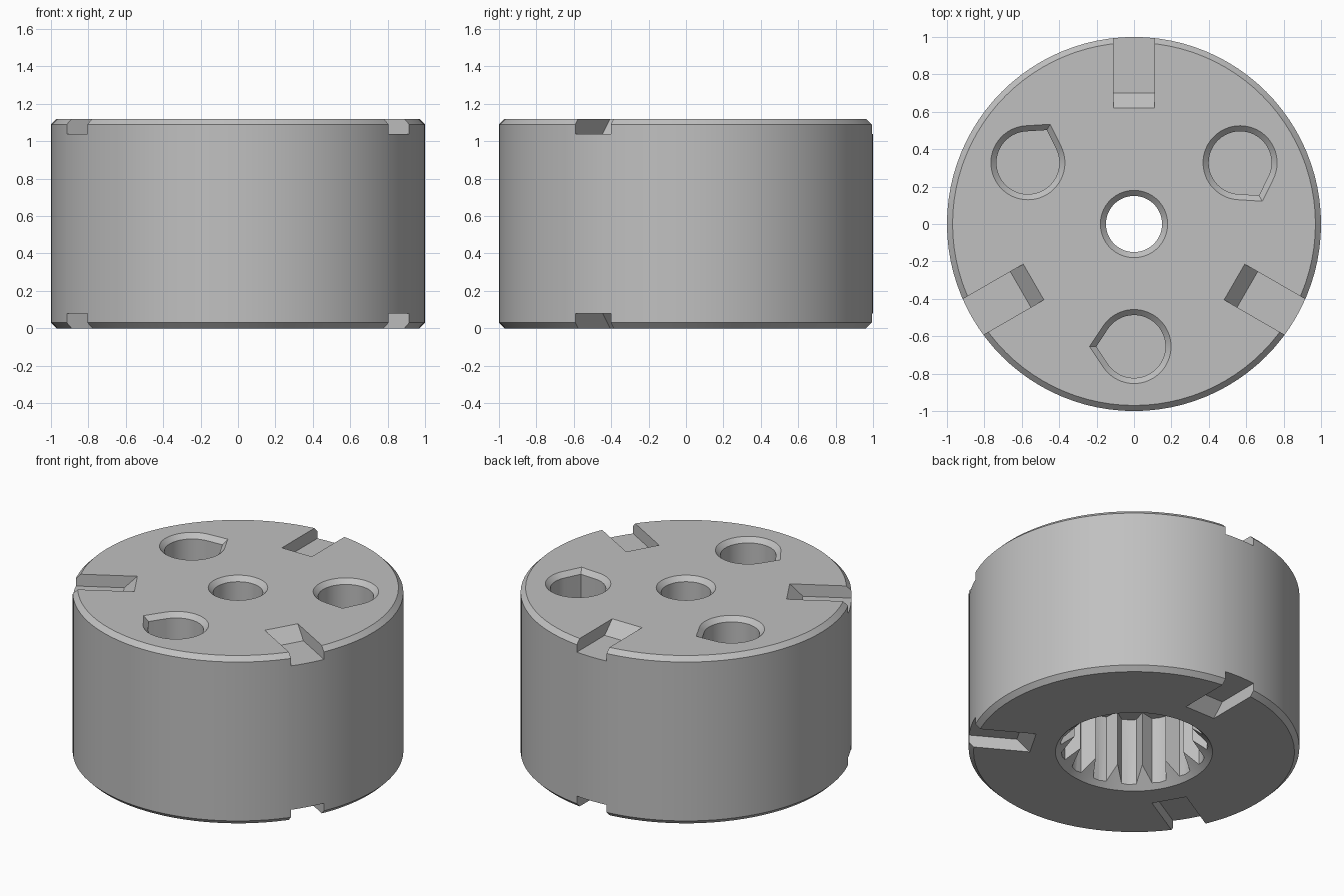
import bpy, bmesh
from math import radians, cos, sin, pi, acos
from mathutils import Vector

if "Cube" in bpy.data.objects:
    bpy.data.objects.remove(bpy.data.objects["Cube"], do_unlink=True)

HEIGHT = 1.12
CHAMFER = 0.03
SLOT_DEPTH = 0.08
CAVITY_TOP = 0.48

grey = bpy.data.materials.new("plain grey")
grey.use_nodes = True
colour = (0.53, 0.53, 0.53, 1)
grey.diffuse_color = colour
grey.node_tree.nodes["Principled BSDF"].inputs["Base Color"].default_value = colour


def polar(radius, degrees):
    a = radians(degrees)
    return Vector((radius * cos(a), radius * sin(a)))


def circle(radius, sides=96):
    return [polar(radius, 360 * i / sides) for i in range(sides)]


def loft(name, layers):
    """Closed solid through (outline, z) layers with equal point counts."""
    bm = bmesh.new()
    rings = [[bm.verts.new((p.x, p.y, z)) for p in pts] for pts, z in layers]
    n = len(rings[0])
    for low, high in zip(rings, rings[1:]):
        for i in range(n):
            j = (i + 1) % n
            bm.faces.new((low[i], low[j], high[j], high[i]))
    bm.faces.new(rings[0])
    bm.faces.new(rings[-1])
    bmesh.ops.recalc_face_normals(bm, faces=bm.faces)
    mesh = bpy.data.meshes.new(name)
    bm.to_mesh(mesh)
    bm.free()
    mesh.materials.append(grey)
    obj = bpy.data.objects.new(name, mesh)
    bpy.context.collection.objects.link(obj)
    return obj


def cut(target, layers):
    cutter = loft("cutter", layers)
    cutter.hide_render = True
    mod = target.modifiers.new("cut", "BOOLEAN")
    mod.operation = "DIFFERENCE"
    mod.solver = "EXACT"
    mod.object = cutter
    bpy.context.view_layer.objects.active = target
    bpy.ops.object.modifier_apply(modifier=mod.name)
    bpy.data.objects.remove(cutter, do_unlink=True)


def slot_outline(inner, turn):
    """Radial rectangle running from the inner radius past the rim."""
    half, outer = 0.11, 1.2
    along, across = polar(1, turn), polar(1, turn + 90)
    return [along * r + across * s for r, s in
            ((inner, -half), (outer, -half), (outer, half), (inner, half))]


def teardrop(radius, centre, tip_angle):
    """Circle with a tangent point on one side."""
    reach = radius * 1.2
    opening = acos(radius / reach) * 180 / pi
    steps = 48
    span = 360 - 2 * opening
    arc = [centre + polar(radius, tip_angle + opening + span * i / steps)
           for i in range(steps + 1)]
    return arc + [centre + polar(reach, tip_angle)]


def spline_outline():
    """Internal spline with pointed teeth and wide valleys."""
    pts = []
    for tooth in range(15):
        base = 270 + 24 * tooth
        pts += [polar(0.36, base), polar(0.443, base + 6.2),
                polar(0.447, base + 12), polar(0.443, base + 17.8)]
    return pts


# Chamfered drum
body = loft("drum_body", [(circle(1 - CHAMFER), 0), (circle(1), CHAMFER),
                          (circle(1), HEIGHT - CHAMFER),
                          (circle(1 - CHAMFER), HEIGHT)])

# Splined socket with a conical lead-in underneath
cut(body, [(spline_outline(), -0.05), (spline_outline(), CAVITY_TOP)])
cut(body, [(circle(0.515), -0.04), (circle(0.345), 0.13)])

# Central bore with a chamfered mouth
cut(body, [(circle(0.15), 0.4), (circle(0.15), HEIGHT - CHAMFER),
           (circle(0.2), HEIGHT + 0.02)])

# Blind teardrop pockets
for turn in (30, 150, 270):
    centre = polar(0.655, turn)
    tip = turn - 90
    cut(body, [(teardrop(0.168, centre, tip), 0.56),
               (teardrop(0.168, centre, tip), HEIGHT - CHAMFER),
               (teardrop(0.218, centre, tip), HEIGHT + 0.02)])

# Rim slots with sloped inner ends, top and bottom
for turn in (90, 210, 330):
    floor, mouth = slot_outline(0.70, turn), slot_outline(0.60, turn)
    cut(body, [(floor, HEIGHT - SLOT_DEPTH), (mouth, HEIGHT + 0.02)])
    cut(body, [(floor, SLOT_DEPTH), (mouth, -0.02)])

# Smooth round walls, crisp edges
bpy.ops.object.select_all(action="DESELECT")
body.select_set(True)
bpy.context.view_layer.objects.active = body
bpy.ops.object.shade_smooth_by_angle(angle=radians(20))
